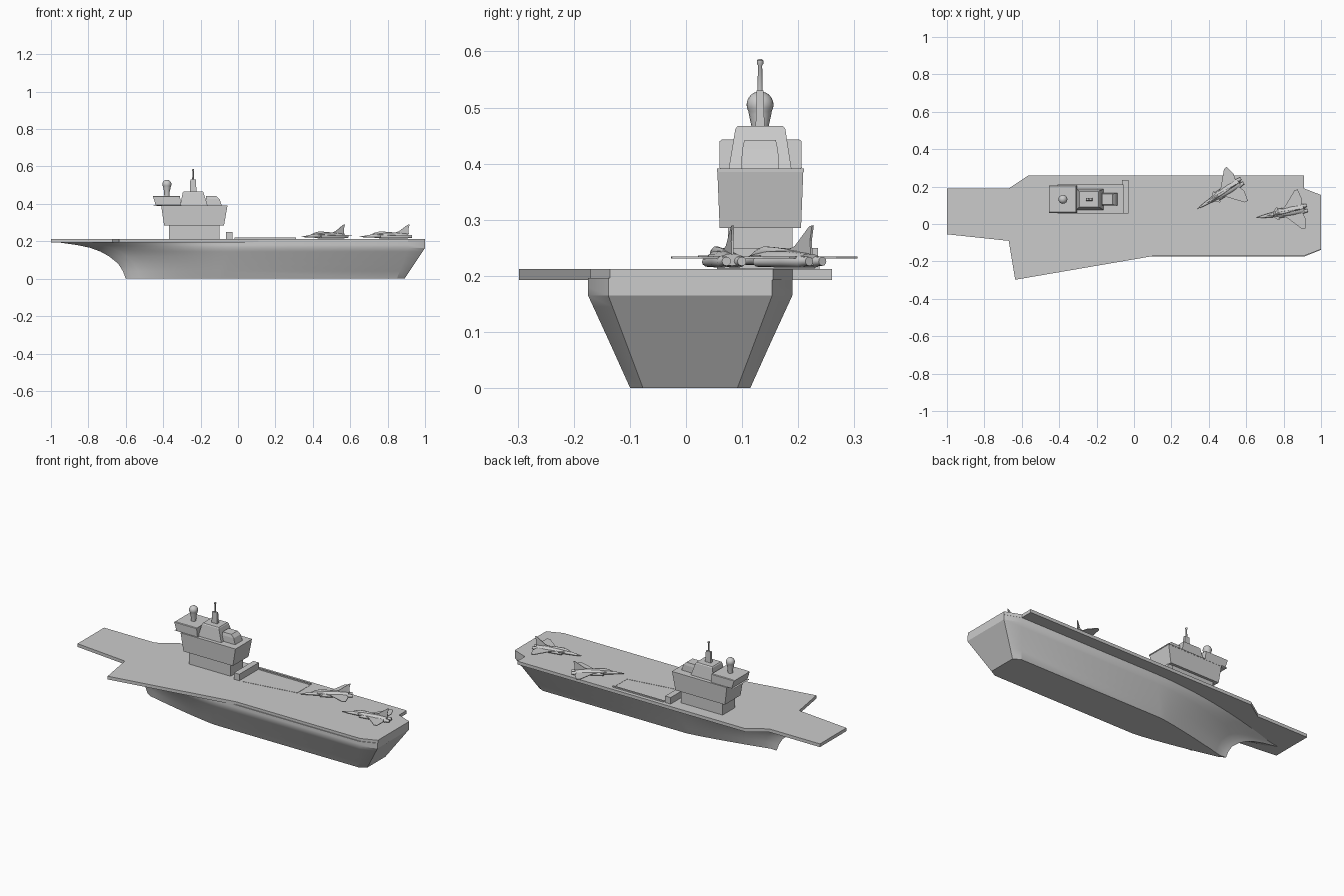
import bpy, math
from mathutils import Matrix, Vector

if "Cube" in bpy.data.objects:
    bpy.data.objects.remove(bpy.data.objects["Cube"])


def mesh(name, verts, faces, smooth=None):
    me = bpy.data.meshes.new(name)
    me.from_pydata(verts, [], faces)
    ob = bpy.data.objects.new(name, me)
    bpy.context.collection.objects.link(ob)
    bpy.ops.object.select_all(action='DESELECT')
    ob.select_set(True)
    bpy.context.view_layer.objects.active = ob
    bpy.ops.object.mode_set(mode='EDIT')
    bpy.ops.mesh.select_all(action='SELECT')
    bpy.ops.mesh.normals_make_consistent(inside=False)
    bpy.ops.object.mode_set(mode='OBJECT')
    if smooth:
        bpy.ops.object.shade_smooth_by_angle(angle=math.radians(smooth))
    return ob


def loft(name, rings, smooth=None):
    n = len(rings[0])
    verts = [p for r in rings for p in r]
    faces = [(k * n + i, k * n + (i + 1) % n, (k + 1) * n + (i + 1) % n, (k + 1) * n + i)
             for k in range(len(rings) - 1) for i in range(n)]
    faces += [tuple(range(n)), tuple(range((len(rings) - 1) * n, len(rings) * n))]
    return mesh(name, verts, faces, smooth)


def prism(name, pts, a, b):
    return loft(name, [[(x, y, z) for x, y in pts] for z in (a, b)])


def rect(x0, x1, y0, y1, z):
    return [(x0, y0, z), (x1, y0, z), (x1, y1, z), (x0, y1, z)]


def lathe(name, x, y, prof, n=16):
    return loft(name, [[(x + r * math.cos(2 * math.pi * i / n),
                         y + r * math.sin(2 * math.pi * i / n), z) for i in range(n)]
                       for r, z in prof], 40)


def lerp(a, b, t):
    return a + (b - a) * t


# Flight deck with angled sponson on the front side
deck = [(-1, .19), (-.67, .19), (-.565, .26), (.91, .26), (.91, .19), (1, .155),
        (1, -.135), (.91, -.17), (.11, -.17), (-.635, -.298), (-.67, -.09), (-1, -.055)]
prism("flight_deck", deck, .193, .212)

# Hull: waterlines from keel to deck, flared bow and chamfered stern
YC, N = .0075, 14
rings = []
for z, xb in [(0, -.6), (.04, -.615), (.08, -.64), (.12, -.69), (.145, -.735),
              (.165, -.79), (.18, -.86), (.19, -.93), (.196, -.97)]:
    t = min(z / .165, 1)
    hw = lerp(.107, .143, z / .08) if z < .08 else lerp(.143, .182, min((z - .08) / .085, 1))
    tw, xs, xc = lerp(.084, .146, t), lerp(.89, 1, t), lerp(.85, .91, t)
    shoulder, e = lerp(-.08, 0, t), lerp(1.2, 1.8, t)
    half = []
    for i in range(1, N + 1):
        u = 1 - i / N
        half.append((lerp(shoulder, xb, u), hw * (1 - u ** e)))
    half += [(xc, hw), (xs, tw)]
    yb = YC + .012
    ring = [(xb, yb, z)] + [(x, YC + w, z) for x, w in half]
    ring += [(x, YC - w, z) for x, w in reversed(half)]
    rings.append(ring)
loft("hull", rings, 25)

# Island superstructure, each block a stack of rectangles
blocks = {
    "tower_base": [(-.37, -.10, .075, .19, .21), (-.37, -.10, .075, .19, .286)],
    "tower_main": [(-.395, -.075, .06, .205, .285), (-.41, -.057, .056, .209, .385),
                   (-.41, -.055, .055, .21, .385), (-.41, -.055, .055, .21, .391)],
    "forward_bridge": [(-.435, -.305, .064, .202, .39), (-.452, -.305, .059, .207, .393),
                       (-.44, -.305, .06, .206, .393), (-.455, -.31, .06, .206, .44),
                       (-.45, -.31, .064, .202, .443)],
    "upper_bridge": [(-.31, -.162, .076, .188, .39), (-.295, -.185, .088, .177, .462),
                     (-.291, -.189, .092, .173, .467)],
    "aft_bridge": [(-.172, -.087, .098, .166, .39), (-.172, -.098, .1, .164, .425),
                   (-.172, -.115, .104, .16, .442)],
    "mast": [(-.258, -.222, .124, .14, .465), (-.255, -.225, .126, .138, .53)],
    "equipment_house": [(-.065, -.03, .055, .235, .21), (-.065, -.03, .055, .235, .25)],
    "lift_kerb": [(-.02, .31, .229, .238, .21), (-.02, .31, .229, .238, .219)],
}
for name, levels in blocks.items():
    loft(name, [rect(*l) for l in levels])

# Antenna and radar dome
lathe("antenna", -.24, .132, [(.005, .52), (.004, .575), (.006, .578), (.006, .584), (.002, .587)], 10)
lathe("radar_dome", -.38, .132, [(.014, .44), (.015, .465), (.02, .488)] +
      [(.024 * math.cos(a * math.pi / 12), .505 + .024 * math.sin(a * math.pi / 12))
       for a in range(-2, 6)] + [(.001, .529)])

# Lift outline marked on the deck
prism("lift_edge_long", [(-.01, .056), (.31, .106), (.31, .114), (-.01, .064)], .208, .2135)
prism("lift_edge_short", [(.303, .106), (.31, .106), (.31, .23), (.303, .23)], .208, .2135)


# Parked jets, built with the nose at the local origin and tail along +x
def jet(prefix, nose, angle):
    parts = []

    def tube(name, secs, n=12, y=0):
        parts.append(loft(prefix + name, [[(s, y + w * math.cos(2 * math.pi * i / n),
                     zc + h * math.sin(2 * math.pi * i / n)) for i in range(n)]
                     for s, w, zc, h in secs], 40))

    tube("_fuselage", [(0, .001, .224, .001), (.04, .008, .226, .006), (.08, .012, .229, .010),
                       (.13, .019, .231, .014), (.2, .024, .231, .014), (.262, .021, .229, .011)])
    tube("_canopy", [(.06, .001, .235, .001), (.085, .006, .240, .007), (.11, .008, .243, .010),
                     (.15, .007, .243, .008), (.23, .003, .241, .003)], 10)
    for side in (1, -1):
        tube("_engine", [(.11, .011, .225, .009), (.2, .012, .226, .011), (.258, .012, .226, .011),
                         (.262, .010, .226, .009), (.282, .008, .226, .008)], 12, side * .014)
        wing = [(.13, .012), (.165, .03), (.232, .105), (.25, .107), (.262, .055), (.25, .012)]
        parts.append(prism(prefix + "_wing", [(x, y * side) for x, y in wing], .231, .2345))
        canard = [(.095, .012), (.118, .034), (.125, .034), (.122, .012)]
        parts.append(prism(prefix + "_canard", [(x, y * side) for x, y in canard], .234, .236))
    fin = [(.175, .24), (.215, .254), (.262, .288), (.272, .29), (.265, .262), (.268, .238)]
    parts.append(loft(prefix + "_fin", [[(x, y, z) for x, z in fin] for y in (-.002, .002)]))
    m = Matrix.Translation(Vector((nose[0], nose[1], 0))) @ Matrix.Rotation(math.radians(angle), 4, 'Z')
    for p in parts:
        p.matrix_world = m


jet("jet_a", (.34, .082), 32)
jet("jet_b", (.65, .032), 11)
